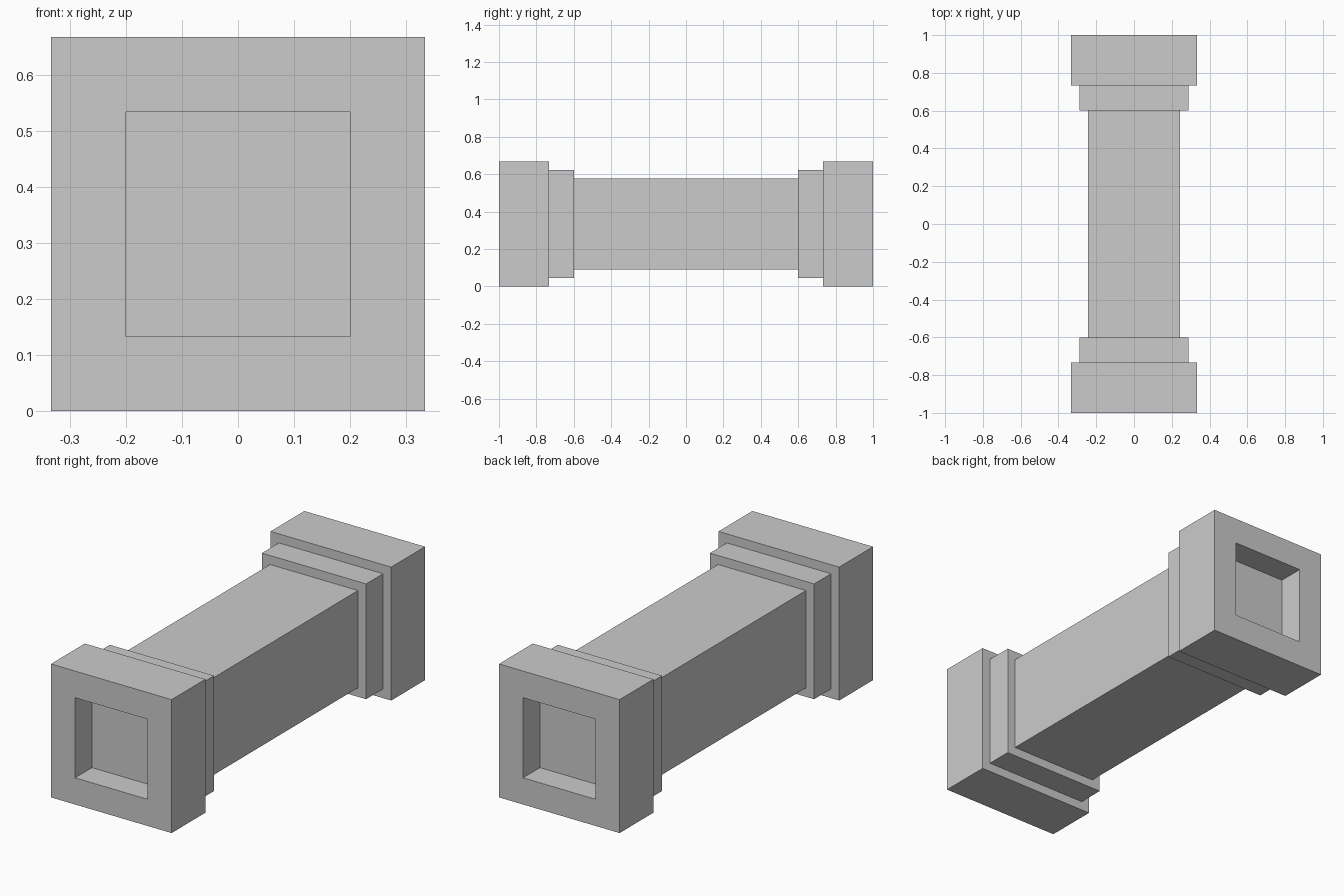
import bpy, bmesh

if "Cube" in bpy.data.objects:
    bpy.data.objects.remove(bpy.data.objects["Cube"])

CENTRE_Z = 1 / 3

# (half width, y) from the recess floor along one end to the shaft
end = [(0.2, -0.8667), (0.2, -1.0),             # square recess
       (0.3333, -1.0), (0.3333, -0.7333),       # end block
       (0.288, -0.7333), (0.288, -0.6),         # collar
       (0.243, -0.6)]                           # start of shaft
profile = end + [(h, -y) for h, y in reversed(end)]

# Square rings bridged along y, closed at both recess floors
bm = bmesh.new()
rings = [[bm.verts.new((sx * h, y, CENTRE_Z + sz * h))
          for sx, sz in ((-1, -1), (1, -1), (1, 1), (-1, 1))]
         for h, y in profile]
for a, b in zip(rings, rings[1:]):
    for i in range(4):
        j = (i + 1) % 4
        bm.faces.new((a[i], a[j], b[j], b[i]))
bm.faces.new(rings[0])
bm.faces.new(rings[-1])
bmesh.ops.recalc_face_normals(bm, faces=bm.faces)

mesh = bpy.data.meshes.new("square_column")
bm.to_mesh(mesh)
bm.free()
column = bpy.data.objects.new("square_column", mesh)
bpy.context.collection.objects.link(column)
